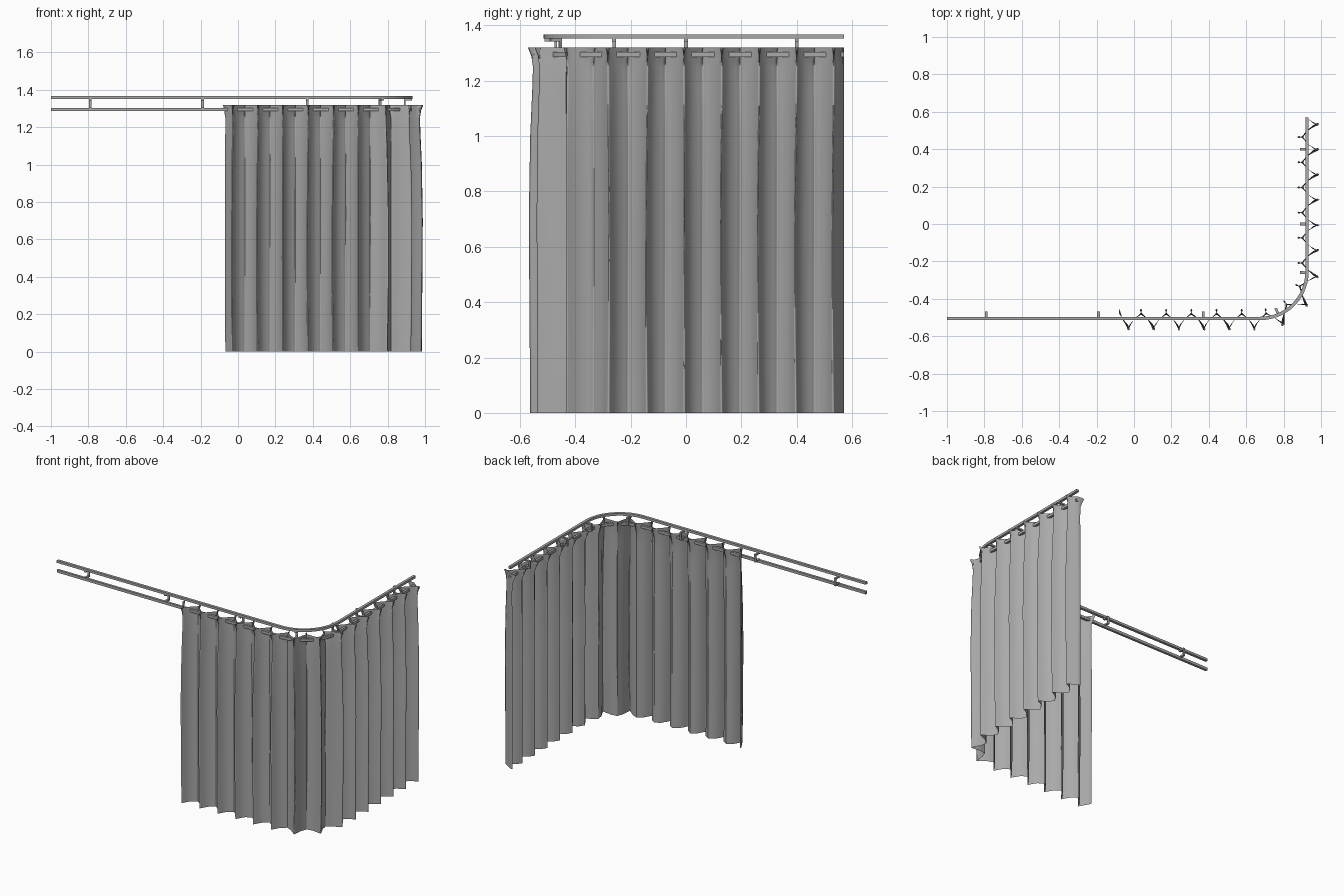
import bpy, bmesh, math, random
from mathutils import Vector, Matrix

random.seed(4)
cube = bpy.data.objects.get("Cube")
if cube:
    bpy.data.objects.remove(cube)

# Rail layout: straight run, rounded corner, straight run
X0, YF, XR, YB, R = -1.0, -0.505, 0.925, 0.57, 0.25
RUN = XR - R - X0
ARC = R * math.pi / 2
TOTAL = RUN + ARC + YB - YF - R


def material(name, v):
    m = bpy.data.materials.new(name)
    m.use_nodes = True
    m.diffuse_color = (v, v, v, 1)
    m.node_tree.nodes["Principled BSDF"].inputs["Base Color"].default_value = (v, v, v, 1)
    return m


GREY = material("plain grey", 0.4)


def frame(s):
    """Point, direction and outward normal at distance s along the rail."""
    if s < RUN:
        p, a = Vector((X0 + s, YF, 0)), 0.0
    elif s < RUN + ARC:
        a = (s - RUN) / R
        p = Vector((XR - R + R * math.sin(a), YF + R - R * math.cos(a), 0))
    else:
        p, a = Vector((XR, YF + R + s - RUN - ARC, 0)), math.pi / 2
    return p, Vector((math.cos(a), math.sin(a), 0)), Vector((math.sin(a), -math.cos(a), 0))


def finish(bm, name, smooth=False):
    bmesh.ops.recalc_face_normals(bm, faces=bm.faces)
    me = bpy.data.meshes.new(name)
    bm.to_mesh(me)
    bm.free()
    ob = bpy.data.objects.new(name, me)
    bpy.context.collection.objects.link(ob)
    me.materials.append(GREY)
    if smooth:
        me.shade_smooth()
    return ob


def skin(bm, rows, closed=False):
    """Bridge successive rows of points with quads."""
    grid = [[bm.verts.new(p) for p in row] for row in rows]
    n = len(grid[0])
    for a, b in zip(grid, grid[1:]):
        for i in range(n if closed else n - 1):
            j = (i + 1) % n
            bm.faces.new((a[i], a[j], b[j], b[i]))
    return grid


def rail(name, z, w, h):
    stops = [0] + [RUN + ARC * i / 14 for i in range(15)] + [TOTAL]
    rows = []
    for s in stops:
        p, t, n = frame(s)
        rows.append([p + n * (w * a) + Vector((0, 0, z + h * b))
                     for a, b in ((-1, -1), (1, -1), (1, 1), (-1, 1))])
    bm = bmesh.new()
    grid = skin(bm, rows, True)
    bm.faces.new(grid[0])
    bm.faces.new(grid[-1])
    finish(bm, name)


rail("upper_rail", 1.36, 0.009, 0.008)
rail("lower_rail", 1.295, 0.008, 0.009)


# Offset brackets joining the rails on the inner side
def bracket(name, s):
    p, t, n = frame(s)
    turn = Matrix((t, n, (0, 0, 1))).transposed().to_4x4()
    bm = bmesh.new()
    for off, z, depth, height in ((-0.016, 1.347, 0.044, 0.01),
                                  (-0.034, 1.325, 0.008, 0.054),
                                  (-0.016, 1.303, 0.044, 0.01)):
        move = Matrix.Translation(p + n * off + Vector((0, 0, z)))
        size = Matrix.Diagonal((0.014, depth, height, 1))
        bmesh.ops.create_cube(bm, size=1, matrix=move @ turn @ size)
    finish(bm, name)


SIDE = RUN + ARC - YF - R
for i, s in enumerate((0.21, 0.81, 1.37, RUN + 0.1, SIDE - 0.26, SIDE, SIDE + 0.4)):
    bracket("bracket_%d" % (i + 1), s)

# Pleated curtain: each level is height, outer depth, inner depth, fold overlap
LEVELS = ((0, 0.058, 0.022, 0.008), (0.3, 0.06, 0.022, 0.009), (0.7, 0.063, 0.024, 0.01),
          (1.0, 0.058, 0.022, 0.01), (1.18, 0.05, 0.02, 0.008), (1.25, 0.048, 0.022, 0.008),
          (1.29, 0.054, 0.038, 0.014), (1.32, 0.066, 0.052, 0.02))
FIRST, PERIOD, STEPS = 0.97, 0.1346, 12
COUNT = 15
sway = [random.uniform(-1, 1) for _ in range(COUNT + 2)]


def fold_point(k, z, outer, inner, lap):
    turn = k / STEPS
    ph = turn * 2 * math.pi
    c = math.cos(ph)
    drift = sway[round(turn) % len(sway)] * 0.006 * math.sin(z * 3) * (1 + c) / 2
    s = FIRST + turn * PERIOD - lap * math.sin(2 * ph) + drift
    s = min(max(s, FIRST - 0.03 - lap), TOTAL)
    p, t, n = frame(s)
    return p + n * (c * (outer if c > 0 else inner)) + Vector((0, 0, z))


bm = bmesh.new()
ks = range(-STEPS // 2, (COUNT - 1) * STEPS + STEPS // 2 + 1)
skin(bm, [[fold_point(k, *lv) for k in ks] for lv in LEVELS])
finish(bm, "curtain", smooth=True)
